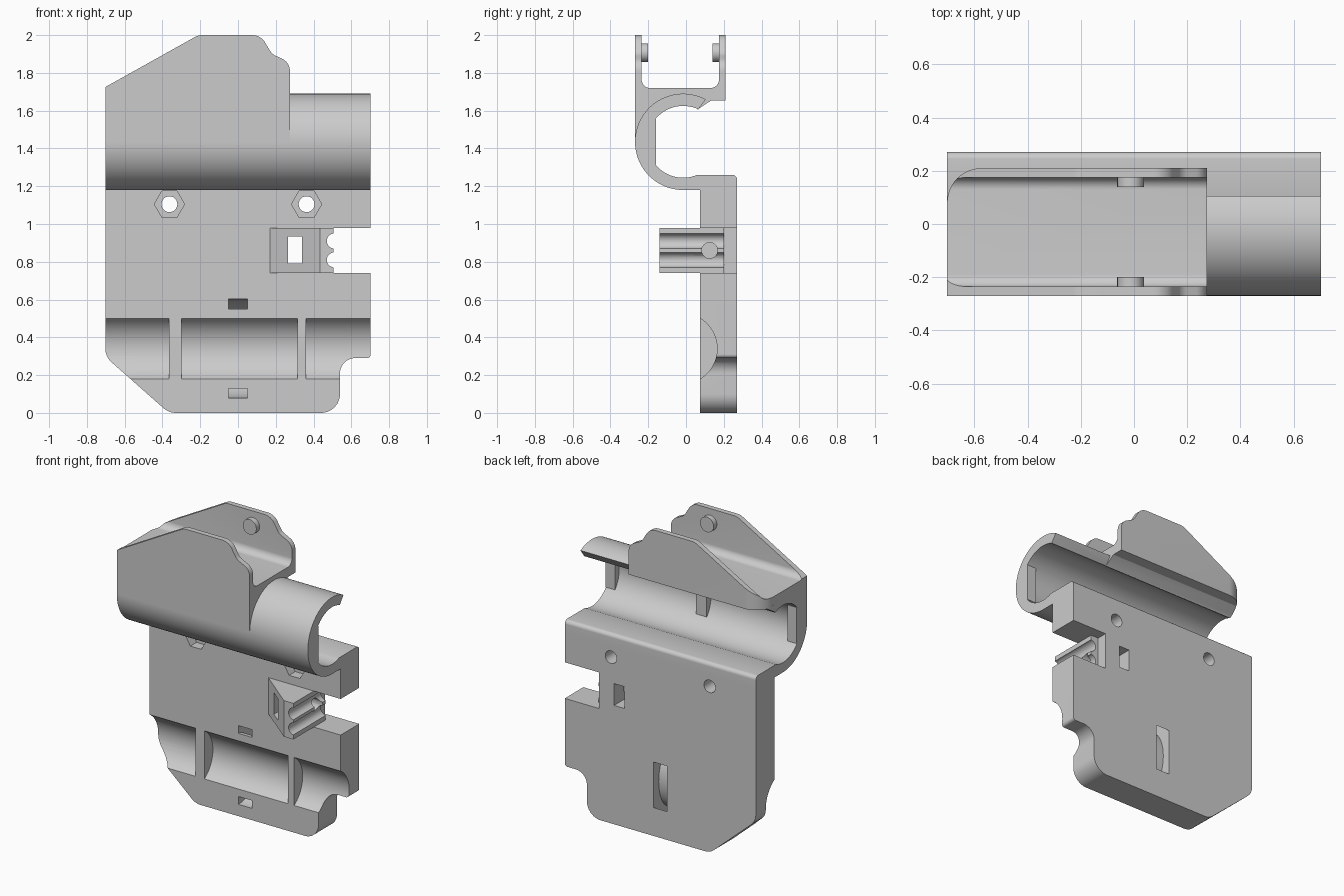
import bpy, bmesh, math
from mathutils import Vector

cube = bpy.data.objects.get("Cube")
if cube:
    bpy.data.objects.remove(cube, do_unlink=True)

grey = bpy.data.materials.new("plain_grey")
grey.use_nodes = True
colour = (0.6, 0.6, 0.6, 1)
grey.diffuse_color = colour
grey.node_tree.nodes["Principled BSDF"].inputs["Base Color"].default_value = colour


def arc(cx, cy, r, start, end, n=32, ry=None):
    """Points on a circle or ellipse between two angles in degrees."""
    ry = ry or r
    angles = [math.radians(start + (end - start) * i / n) for i in range(n + 1)]
    return [(cx + r * math.cos(a), cy + ry * math.sin(a)) for a in angles]


def rounded(corners, n=8):
    """Outline from corners (u, v) or (u, v, radius)."""
    out = []
    for i, c in enumerate(corners):
        p = Vector(c[:2])
        r = c[2] if len(c) > 2 else 0
        if not r:
            out.append(tuple(p))
            continue
        d1 = (Vector(corners[i - 1][:2]) - p).normalized()
        d2 = (Vector(corners[(i + 1) % len(corners)][:2]) - p).normalized()
        half = d1.angle(d2) / 2
        centre = p + (d1 + d2).normalized() * r / math.sin(half)
        v1 = p + d1 * r / math.tan(half) - centre
        v2 = p + d2 * r / math.tan(half) - centre
        out += [tuple(centre + v1.lerp(v2, k / n).normalized() * r) for k in range(n + 1)]
    return out


def prism(name, outline, axis, a, b):
    """Extrude an outline along an axis from a to b."""
    place = {"x": lambda u, v: (a, u, v), "y": lambda u, v: (u, a, v),
             "z": lambda u, v: (u, v, a)}[axis]
    shift = Vector([b - a if axis == k else 0 for k in "xyz"])
    bm = bmesh.new()
    face = bm.faces.new([bm.verts.new(place(u, v)) for u, v in outline])
    new = bmesh.ops.extrude_face_region(bm, geom=[face], use_keep_orig=True)
    moved = [g for g in new["geom"] if isinstance(g, bmesh.types.BMVert)]
    bmesh.ops.translate(bm, vec=shift, verts=moved)
    bmesh.ops.recalc_face_normals(bm, faces=bm.faces)
    mesh = bpy.data.meshes.new(name)
    bm.to_mesh(mesh)
    bm.free()
    mesh.materials.append(grey)
    ob = bpy.data.objects.new(name, mesh)
    bpy.context.collection.objects.link(ob)
    return ob


def box(name, x0, x1, y0, y1, z0, z1):
    return prism(name, [(x0, z0), (x1, z0), (x1, z1), (x0, z1)], "y", y0, y1)


def combine(target, other, operation="DIFFERENCE"):
    """Apply a boolean and remove the second shape."""
    mod = target.modifiers.new("cut", "BOOLEAN")
    mod.operation, mod.solver, mod.object = operation, "EXACT", other
    bpy.context.view_layer.objects.active = target
    bpy.ops.object.modifier_apply(modifier=mod.name)
    bpy.data.objects.remove(other, do_unlink=True)


W = 0.7025               # half width
FRONT, BACK = 0.075, 0.27  # plate faces
CY, CZ, R, RI = -0.015, 1.435, 0.255, 0.19  # hook centre and radii

# Mounting plate
bracket = prism("bracket", rounded([
    (-W, 1.2), (-W, 0.297, 0.1), (-0.366, 0, 0.1), (0.54, 0, 0.1),
    (0.54, 0.29, 0.08), (W, 0.29, 0.02), (W, 1.2)]), "y", FRONT, BACK)

# Side notch
combine(bracket, box("notch", 0.45, 0.8, 0, 0.4, 0.74, 0.98))

# Lower round channel, split by two ribs
for x0, x1 in ((-0.8, -0.365), (-0.30, 0.315), (0.36, 0.8)):
    combine(bracket, prism("channel", arc(-0.022, 0.34, 0.187, 0, 354, 59), "x", x0, x1))

# Curved strap slot behind the channel
ring = arc(FRONT, 0.34, 0.239, -110, 110, 40, 0.262) + arc(FRONT, 0.34, 0.14, 110, -110, 40, 0.21)
combine(bracket, prism("strap_slot", ring, "x", -0.05, 0.05))

# Bolt holes with hexagonal nut pockets
for x in (-0.363, 0.363):
    combine(bracket, prism("nut_pocket", arc(x, 1.105, 0.08, 0, 300, 5), "y", 0, 0.14))
    combine(bracket, prism("bolt_hole", arc(x, 1.105, 0.042, 0, 345, 23), "y", 0, 0.4))

# Wedge block with grooved end
block = prism("wedge_block", [(0.17, FRONT), (0.435, -0.14), (0.505, -0.14),
                              (0.505, 0.2), (0.17, 0.2)], "z", 0.74, 0.98)
for z in (0.81, 0.91):
    combine(block, prism("groove", arc(0.51, z, 0.04, 0, 345, 23), "y", -0.3, 0.3))
combine(bracket, block, "UNION")
combine(bracket, box("window", 0.265, 0.34, -0.3, 0.4, 0.79, 0.935))
combine(bracket, prism("end_hole", arc(0.125, 0.86, 0.042, 0, 345, 23), "x", 0.3, 0.6))

# Open tube hook with the top strip of the plate
hook = prism("hook", arc(CY, CZ, R, 62, 270, 48)
             + [(FRONT, 1.18), (BACK, 1.18)]
             + rounded([(0.2, 1.26), (BACK, 1.18), (BACK, 1.26, 0.025)])[2:]
             + arc(CY, CZ, RI, 293, 65, 48), "x", -W, W)
for x0, x1 in ((-W, -0.635), (-0.04, 0.04), (0.635, W)):
    combine(hook, box("hook_rib", x0, x1, -0.23, -0.16, 1.315, 1.555), "UNION")

# Cradle with two side walls
cradle = prism("cradle", [(-0.27, 2.1)] + arc(CY, CZ, R, 180, 180.5, 1)
               + arc(CY, CZ, 0.22, 180, 70, 24)
               + rounded([(0.062, 1.607), (0.135, 1.655), (0.21, 1.655), (0.21, 2.1),
                          (0.175, 2.1), (0.175, 1.72, 0.045),
                          (-0.235, 1.72, 0.045), (-0.235, 2.1)]), "x", -0.8, 0.4)
side_shape = prism("side_shape", rounded([
    (-W, 1.2), (-W, 1.725), (-0.21, 2, 0.08), (0.12, 2, 0.08),
    (0.18, 1.9, 0.07), (0.275, 1.855, 0.07), (0.275, 1.2)]), "y", -0.4, 0.4)
combine(cradle, side_shape, "INTERSECT")
corner = prism("corner_round", [(-0.5725, 0.3), (-0.8, 0.3), (-0.8, 0.08)]
               + arc(-0.5725, 0.08, 0.13, 180, 90, 12), "z", 1.6, 2.2)
combine(cradle, corner)

combine(hook, cradle, "UNION")
combine(bracket, hook, "UNION")

# Pegs inside the cradle walls
peg_shape = arc(-0.013, 1.907, 0.05, 0, 348, 29)
parts = [bracket, prism("front_peg", peg_shape, "y", -0.24, -0.2),
         prism("back_peg", peg_shape, "y", 0.14, 0.18)]

bpy.ops.object.select_all(action="DESELECT")
for ob in parts:
    ob.select_set(True)
bpy.context.view_layer.objects.active = bracket
bpy.ops.object.shade_smooth_by_angle(angle=math.radians(30))
